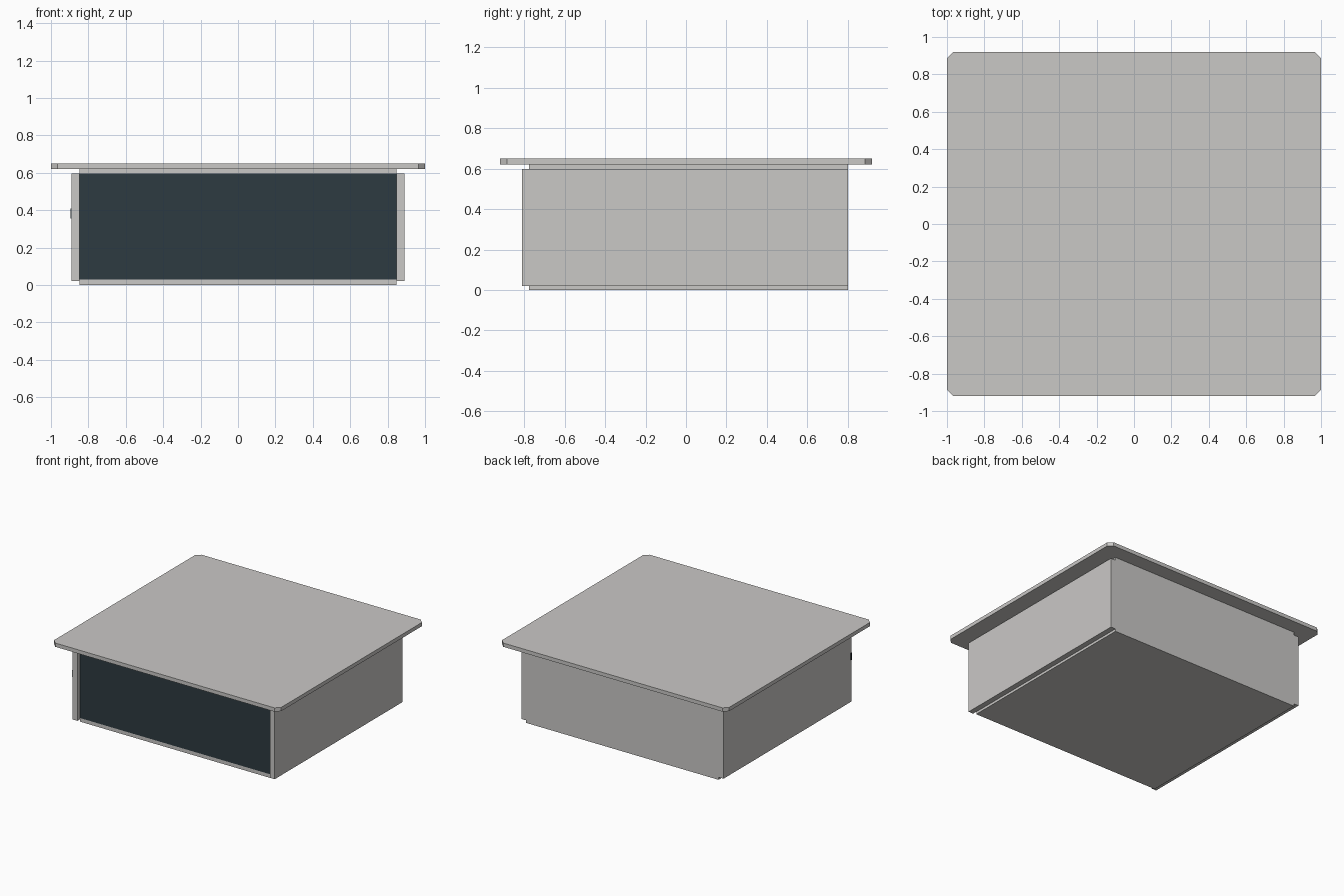
import bpy, bmesh

if "Cube" in bpy.data.objects:
    bpy.data.objects.remove(bpy.data.objects["Cube"])


def material(name, rgb):
    m = bpy.data.materials.new(name)
    m.diffuse_color = (*rgb, 1.0)
    m.use_nodes = True
    m.node_tree.nodes["Principled BSDF"].inputs["Base Color"].default_value = m.diffuse_color
    return m


GREY = material("light_grey", (0.59, 0.58, 0.565))
DARK = material("dark_blue_grey", (0.027, 0.043, 0.052))


def box(name, lo, hi, mat, chamfer=0.0):
    """Box between two corners, optionally with chamfered vertical edges."""
    bm = bmesh.new()
    bmesh.ops.create_cube(bm, size=1.0)
    for v in bm.verts:
        v.co = [a + (c + 0.5) * (b - a) for a, b, c in zip(lo, hi, v.co)]
    if chamfer:
        upright = [e for e in bm.edges
                   if abs(e.verts[0].co.z - e.verts[1].co.z) > 1e-4]
        bmesh.ops.bevel(bm, geom=upright, offset=chamfer, segments=1,
                        affect='EDGES')
    mesh = bpy.data.meshes.new(name)
    bm.to_mesh(mesh)
    bm.free()
    mesh.materials.append(mat)
    obj = bpy.data.objects.new(name, mesh)
    bpy.context.collection.objects.link(obj)
    return obj


IN, OUT = 0.847, 0.89      # inner and outer faces of the side walls
FRONT, BACK = -0.775, 0.80

# overhanging top slab with cut corners
box("top_slab", (-1, -0.92, 0.62), (1, 0.92, 0.65), GREY, chamfer=0.035)

# cabinet boards
box("floor_board", (-IN, FRONT, 0), (IN, BACK, 0.03), GREY)
box("ceiling_board", (-IN, FRONT, 0.597), (IN, BACK, 0.62), GREY)
box("back_panel", (-IN, BACK - 0.03, 0.03), (IN, BACK, 0.597), GREY)
for side, label in ((-1, "left"), (1, "right")):
    xs = sorted((side * IN, side * OUT))
    box(label + "_wall", (xs[0], -0.81, 0.02), (xs[1], BACK, 0.597), GREY)

# dark front panel, set between the walls
box("front_panel", (-IN, -0.777, 0.03), (IN, -0.757, 0.597), DARK)

# small plate on the front edge of the left wall
box("side_plate", (-OUT - 0.006, -0.81, 0.355), (-OUT, -0.795, 0.41), DARK)
